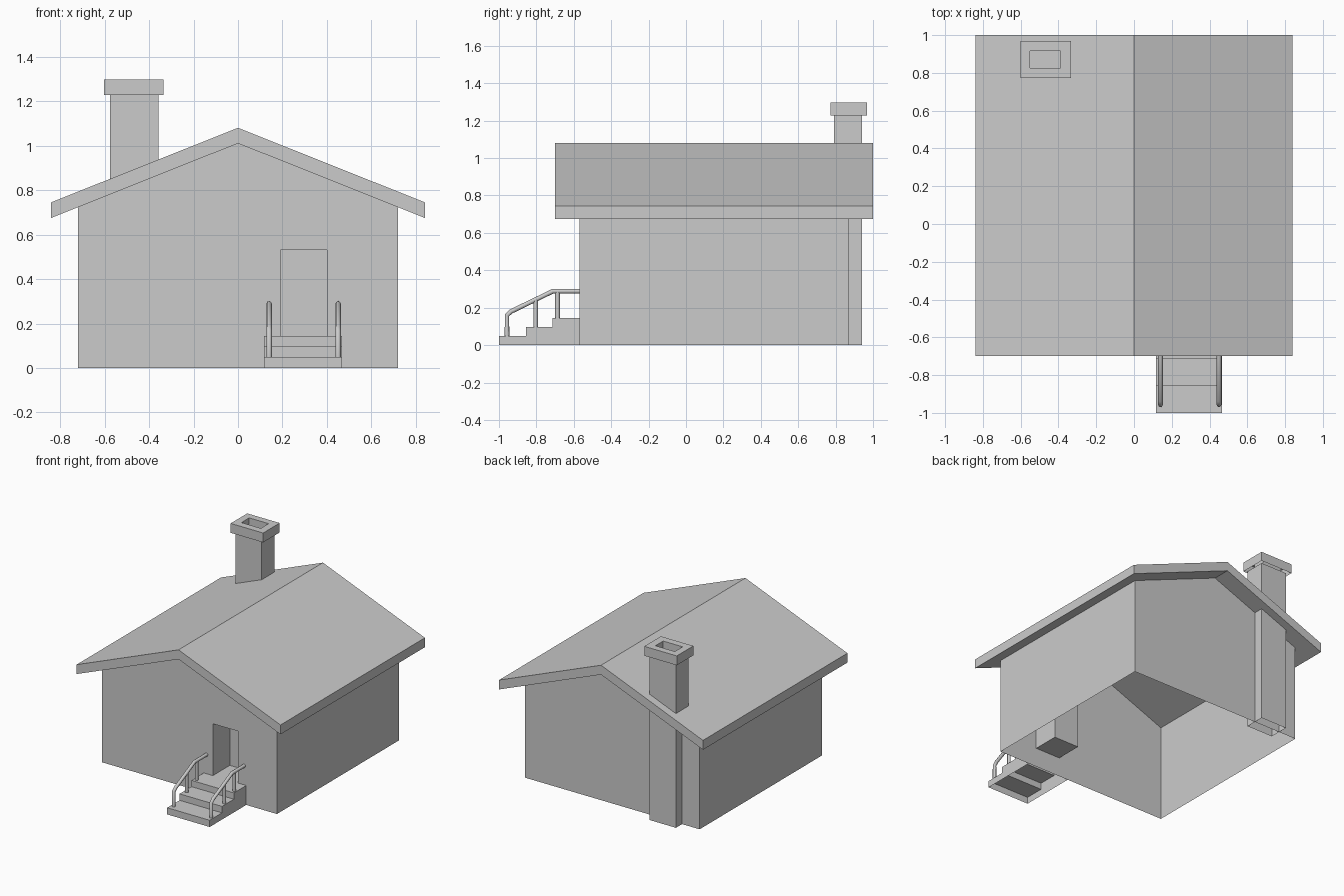
import bpy, bmesh
from mathutils import Vector

if "Cube" in bpy.data.objects:
    bpy.data.objects.remove(bpy.data.objects["Cube"])


def mesh(name, faces):
    """Object from lists of corner points, welded where they touch."""
    bm = bmesh.new()
    for f in faces:
        bm.faces.new([bm.verts.new(p) for p in f])
    bmesh.ops.remove_doubles(bm, verts=bm.verts, dist=1e-5)
    bmesh.ops.recalc_face_normals(bm, faces=bm.faces)
    me = bpy.data.meshes.new(name)
    bm.to_mesh(me)
    bm.free()
    ob = bpy.data.objects.new(name, me)
    bpy.context.collection.objects.link(ob)
    return ob


def ring(x0, x1, y0, y1, z):
    return [(x0, y0, z), (x1, y0, z), (x1, y1, z), (x0, y1, z)]


def bridge(a, b):
    """Quads joining two matching loops."""
    n = len(a)
    return [[a[i], a[(i + 1) % n], b[(i + 1) % n], b[i]] for i in range(n)]


def pipe(name, x, path, r=0.0125):
    cu = bpy.data.curves.new(name, 'CURVE')
    cu.dimensions = '3D'
    cu.bevel_depth = r
    cu.bevel_resolution = 2
    cu.use_fill_caps = True
    sp = cu.splines.new('POLY')
    sp.points.add(len(path) - 1)
    for p, (y, z) in zip(sp.points, path):
        p.co = (x, y, z, 1)
    ob = bpy.data.objects.new(name, cu)
    bpy.context.collection.objects.link(ob)


W, YF, YB, EAVE, APEX = 0.72, -0.57, 0.868, 0.723, 1.01
DX0, DX1, DZ0, DZ1 = 0.178, 0.414, 0.145, 0.545

# walls: thin shell, open below, with a door opening in the front
front = [(-W, 0), (DX0, 0), (DX0, DZ0), (DX0, DZ1), (DX1, DZ1), (DX1, DZ0),
         (DX1, 0), (W, 0), (W, EAVE), (0, APEX), (-W, EAVE)]
sill = [(DX0, 0), (DX1, 0), (DX1, DZ0), (DX0, DZ0)]
back = [(-W, 0), (W, 0), (W, EAVE), (0, APEX), (-W, EAVE)]
faces = [[(x, YF, z) for x, z in front], [(x, YF, z) for x, z in sill],
         [(x, YB, z) for x, z in back]]
for s in (-W, W):
    faces.append([(s, YF, 0), (s, YB, 0), (s, YB, EAVE), (s, YF, EAVE)])
mesh("walls", faces)

# door recess with a narrow frame
def door_ring(inset, y):
    a, b, t = DX0 + inset, DX1 - inset, DZ1 - inset
    return [(a, y, DZ0), (b, y, DZ0), (b, y, t), (a, y, t)]

outer, inner, deep = door_ring(0, YF), door_ring(0.014, YF), door_ring(0.014, YF + 0.2)
frame = [f for i, f in enumerate(bridge(outer, inner)) if i != 0]
mesh("door_recess", frame + bridge(inner, deep) + [deep])

# roof slab
prof = [(-0.84, 0.675), (0, 1.01), (0.84, 0.675), (0.84, 0.745), (0, 1.08), (-0.84, 0.745)]
ends = [[(x, y, z) for x, z in prof] for y in (-0.70, 1.0)]
mesh("roof", ends + bridge(*ends))

# chimney stack, open at the bottom
low, top = (ring(-0.575, -0.358, 0.79, 0.94, z) for z in (0, 1.23))
mesh("chimney", bridge(low, top) + [top])

# chimney cap with flue opening
cap_low, cap_top = (ring(-0.602, -0.334, 0.773, 0.968, z) for z in (1.228, 1.298))
flue_top, flue_low = (ring(-0.55, -0.39, 0.826, 0.917, z) for z in (1.298, 1.232))
mesh("chimney_cap", bridge(cap_low, cap_top) + bridge(cap_top, flue_top)
     + bridge(flue_top, flue_low))

# steps: hollow shell
steps = [(-1, 0), (-1, 0.05), (-0.855, 0.05), (-0.855, 0.098), (-0.715, 0.098),
         (-0.715, 0.145), (YF, 0.145), (YF, 0)]
sides = [[(x, y, z) for y, z in steps] for x in (0.117, 0.467)]
mesh("steps", sides + bridge(*sides)[:6])

# handrails and posts
rail = [(-0.957, 0.05), (-0.957, 0.16), (-0.935, 0.18), (-0.712, 0.288), (YF, 0.288)]
for side, x in (("left", 0.14), ("right", 0.45)):
    pipe(side + "_handrail", x, rail)
    pipe(side + "_middle_post", x, [(-0.803, 0.098), (-0.803, 0.244)])
    pipe(side + "_upper_post", x, [(-0.687, 0.145), (-0.687, 0.288)])
